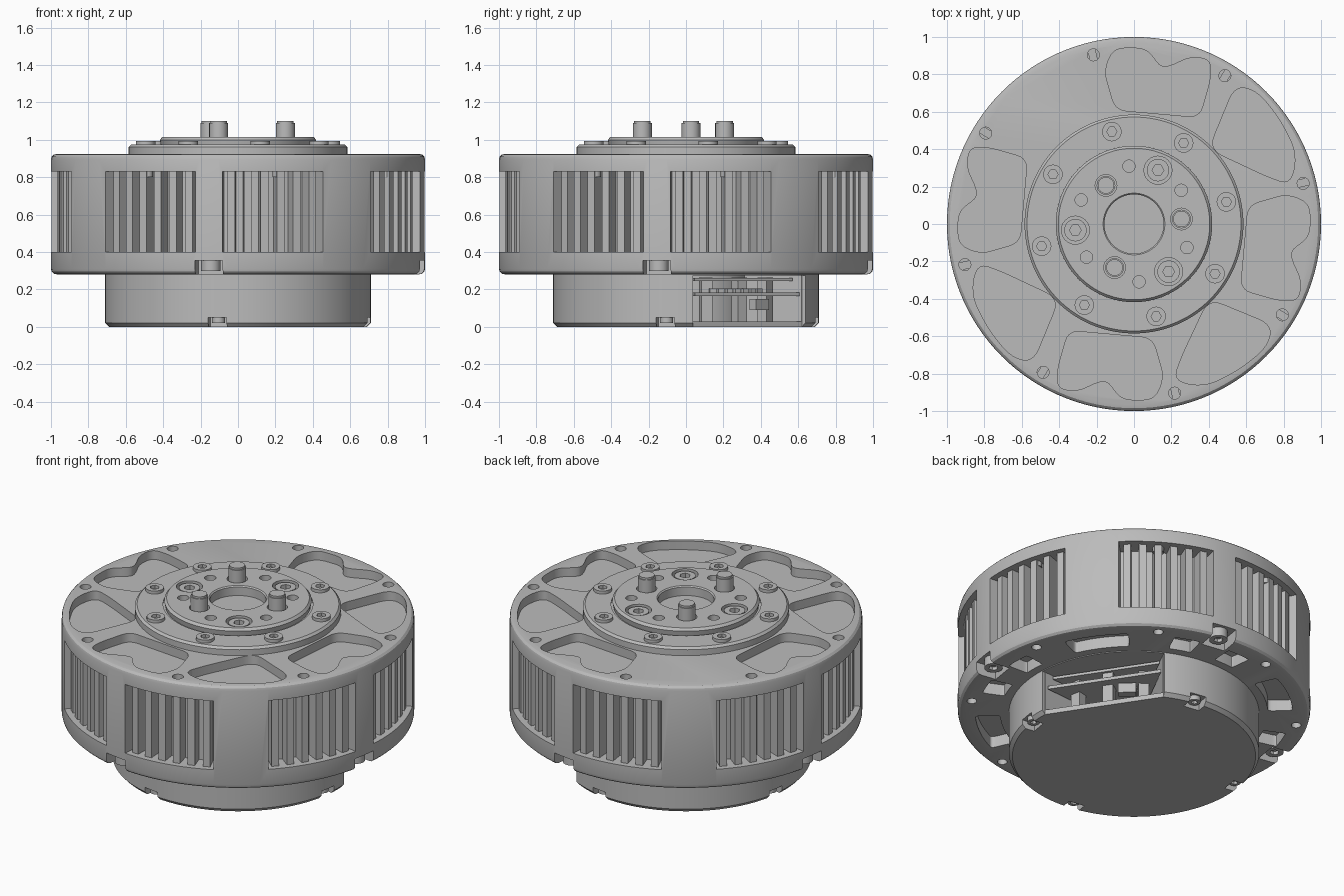
import bpy, bmesh
from math import sin, cos, radians
from mathutils import Vector, Matrix

if "Cube" in bpy.data.objects:
    bpy.data.objects.remove(bpy.data.objects["Cube"])

grey = bpy.data.materials.new("satin_grey")
grey.use_nodes = True
grey.diffuse_color = (0.5, 0.5, 0.5, 1)
grey.node_tree.nodes["Principled BSDF"].inputs["Base Color"].default_value = (0.5, 0.5, 0.5, 1)

NOTCHES = [81 + 90 * k for k in range(4)]
EIGHTHS = [13.5 + 45 * k for k in range(8)]


def polar(r, deg):
    return Vector((r * cos(radians(deg)), r * sin(radians(deg))))


def turn(points, deg):
    rot = Matrix.Rotation(radians(deg), 2)
    return [rot @ Vector(p) for p in points]


def rounded(points, size=0.06, steps=5):
    """Replace each corner of an outline with a short curve."""
    out = []
    for i, p in enumerate(points):
        p, a, b = Vector(p), Vector(points[i - 1]), Vector(points[(i + 1) % len(points)])
        s = p + (a - p).normalized() * min(size, (a - p).length * 0.48)
        e = p + (b - p).normalized() * min(size, (b - p).length * 0.48)
        for k in range(steps + 1):
            t = k / steps
            out.append(s * (1 - t) ** 2 + p * 2 * t * (1 - t) + e * t * t)
    return out


def circle(center, r, n=24):
    return [Vector(center) + polar(r, 360 * k / n) for k in range(n)]


def sector(r0, r1, a0, a1, n=10):
    angles = [a0 + (a1 - a0) * k / n for k in range(n + 1)]
    return [polar(r1, a) for a in angles] + [polar(r0, a) for a in reversed(angles)]


def block(r0, r1, width, deg):
    h = width / 2
    return turn([(r0, -h), (r1, -h), (r1, h), (r0, h)], deg)


def stack(bm, rings):
    """Skin a list of vertex rings and cap both ends."""
    n = len(rings[0])
    for a, b in zip(rings, rings[1:]):
        for i in range(n):
            j = (i + 1) % n
            bm.faces.new((a[i], a[j], b[j], b[i]))
    bm.faces.new(list(reversed(rings[0])))
    bm.faces.new(rings[-1])


def finish(name, bm):
    bmesh.ops.recalc_face_normals(bm, faces=bm.faces)
    mesh = bpy.data.meshes.new(name)
    bm.to_mesh(mesh)
    bm.free()
    mesh.materials.append(grey)
    obj = bpy.data.objects.new(name, mesh)
    bpy.context.scene.collection.objects.link(obj)
    return obj


def prisms(name, parts):
    """One object from (outline, bottom, top) prisms."""
    bm = bmesh.new()
    for outline, z0, z1 in parts:
        stack(bm, [[bm.verts.new((p[0], p[1], z)) for p in outline] for z in (z0, z1)])
    return finish(name, bm)


def lathe(name, profile, n=120):
    bm = bmesh.new()
    stack(bm, [[bm.verts.new((*polar(r, 360 * k / n), z)) for k in range(n)] for r, z in profile])
    return finish(name, bm)


def activate(obj):
    bpy.ops.object.select_all(action='DESELECT')
    obj.select_set(True)
    bpy.context.view_layer.objects.active = obj


def cut(obj, parts):
    cutter = prisms("cutter", parts)
    cutter.hide_render = True
    mod = obj.modifiers.new("cut", 'BOOLEAN')
    mod.operation, mod.solver, mod.object = 'DIFFERENCE', 'EXACT', cutter
    activate(obj)
    bpy.ops.object.modifier_apply(modifier=mod.name)
    bpy.data.objects.remove(cutter)


def smooth(obj):
    activate(obj)
    bpy.ops.object.shade_smooth_by_angle(angle=radians(28))


def bolts(name, spots, r, z0, z1):
    """Socket head bolts with hexagonal recesses."""
    obj = prisms(name, [(circle(p, r), z0, z1) for p in spots])
    cut(obj, [(circle(p, r * 0.52, 6), z1 - 0.03, z1 + 0.1) for p in spots])
    smooth(obj)


# Main drum: rounded rim, windows, pockets, holes and bolt notches
drum = lathe("drum", [(0.965, 0.28), (0.985, 0.284), (0.996, 0.295), (1, 0.31),
                      (1, 0.895), (0.996, 0.91), (0.985, 0.921), (0.965, 0.925)])
lobed = rounded([(-0.10, 0.61), (-0.16, 0.82), (-0.11, 0.94), (0.07, 0.94), (0.14, 0.835),
                 (0.20, 0.845), (0.30, 0.895), (0.41, 0.88), (0.41, 0.78), (0.35, 0.57)])
wedge = rounded([(0.40, 0.40), (0.54, 0.74), (0.66, 0.71), (0.78, 0.56),
                 (0.87, 0.38), (0.84, 0.21), (0.72, 0.25)], 0.08)
cuts = []
for k in range(4):
    cuts.append((turn(lobed, 90 * k), 0.87, 1.1))
    if k != 1:
        cuts.append((turn(wedge, 90 * k), 0.87, 1.1))
windows = [(n + s * 4.2, n + s * 36) for n in NOTCHES for s in (1, -1)]
for a, b in windows:
    cuts.append((sector(0.88, 1.1, a, b), 0.40, 0.83))
for a in EIGHTHS:
    cuts.append((circle(polar(0.93, a), 0.032), 0.8, 1.1))
    cuts.append((circle(polar(0.93, a), 0.028), 0.1, 0.36))
for a in NOTCHES:
    cuts.append((block(0.87, 1.1, 0.15, a), 0.1, 0.355))
    cuts.append((rounded(sector(0.76, 0.90, a + 33, a + 57), 0.03), 0.1, 0.35))
    for s in (11, -11):
        cuts.append((rounded(sector(0.76, 0.89, a + s - 5, a + s + 5), 0.03), 0.1, 0.35))
cut(drum, cuts)
smooth(drum)

# Cooling fins standing in each window
fins = []
for a, b in windows:
    step = (b - a) / 6
    fins += [(block(0.87, 0.965, 0.042, a + step * (k + 0.5)), 0.39, 0.84) for k in range(6)]
prisms("window_fins", fins)

# Two-step output hub with a central recess
hub = lathe("output_hub", [(0.585, 0.90), (0.585, 0.962), (0.572, 0.975), (0.425, 0.975),
                           (0.425, 0.968), (0.412, 0.968), (0.418, 1.0), (0.405, 1.015),
                           (0.165, 1.015), (0.158, 1.008), (0.158, 0.955)])
big = [polar(0.315, 66 + 120 * k) for k in range(3)]
pins = [polar(0.255, 6 + 120 * k) for k in range(3)]
ring = [polar(0.31, a) for a in (95, 35.5, -24, -85, 215, 155.5)]
cut(hub, [(circle(p, 0.075), 0.96, 1.2) for p in big]
    + [(circle(p, 0.033), 0.93, 1.2) for p in ring]
    + [(circle(p, 0.058), 0.96, 1.2) for p in pins])
smooth(hub)
bolts("hub_bolts", big, 0.06, 0.95, 1.008)
bolts("ring_bolts", [polar(0.508, a) for a in EIGHTHS], 0.052, 0.96, 0.994)
smooth(prisms("drive_pins", [(circle(p, 0.05), 0.95, 1.09) for p in pins]
              + [(circle(p, 0.044), 1.08, 1.102) for p in pins]))

# Rear housing with a flat-edged opening for the electronics
housing = lathe("rear_housing", [(0.69, 0), (0.71, 0.022), (0.71, 0.29)])
flat = [polar(0.69, 3), polar(1, 3), polar(1.2, 33), polar(1, 64), polar(0.69, 64)]
cut(housing, [(flat, -0.1, 0.275)])
cut(housing, [(sector(0.35, 1, 3.2, 63.8), 0.03, 0.275)])
cut(housing, [(block(0.63, 0.9, 0.1, a), -0.1, 0.05) for a in NOTCHES])
smooth(housing)


def chord(r0, r1):
    return [polar(r0, 4), polar(r1, 4), polar(r1, 63), polar(r0, 63)]


# Circuit boards, spacers and connector inside the opening
parts = [(chord(0.34, 0.68), 0.165, 0.185), (chord(0.34, 0.64), 0.245, 0.262)]
parts += [(block(0.48, 0.54, 0.06, a), 0.03, 0.265) for a in (12, 34, 56)]
parts += [(block(0.50, 0.56, 0.035, a), 0.18, 0.205) for a in range(15, 50, 5)]
parts += [(block(0.52, 0.57, 0.10, 46), 0.09, 0.15)]
prisms("circuit_boards", parts)

# Fixing screws on the underside: heads face down inside the notches
for name, r, size, z0, z1 in (("rim_screws", 0.93, 0.052, 0.30, 0.36),
                              ("base_screws", 0.665, 0.035, 0.022, 0.055)):
    spots = [polar(r, a) for a in NOTCHES]
    screws = prisms(name, [(circle(p, size), z0, z1) for p in spots])
    cut(screws, [(circle(p, size * 0.52, 6), z0 - 0.1, z0 + 0.02) for p in spots])
    smooth(screws)
